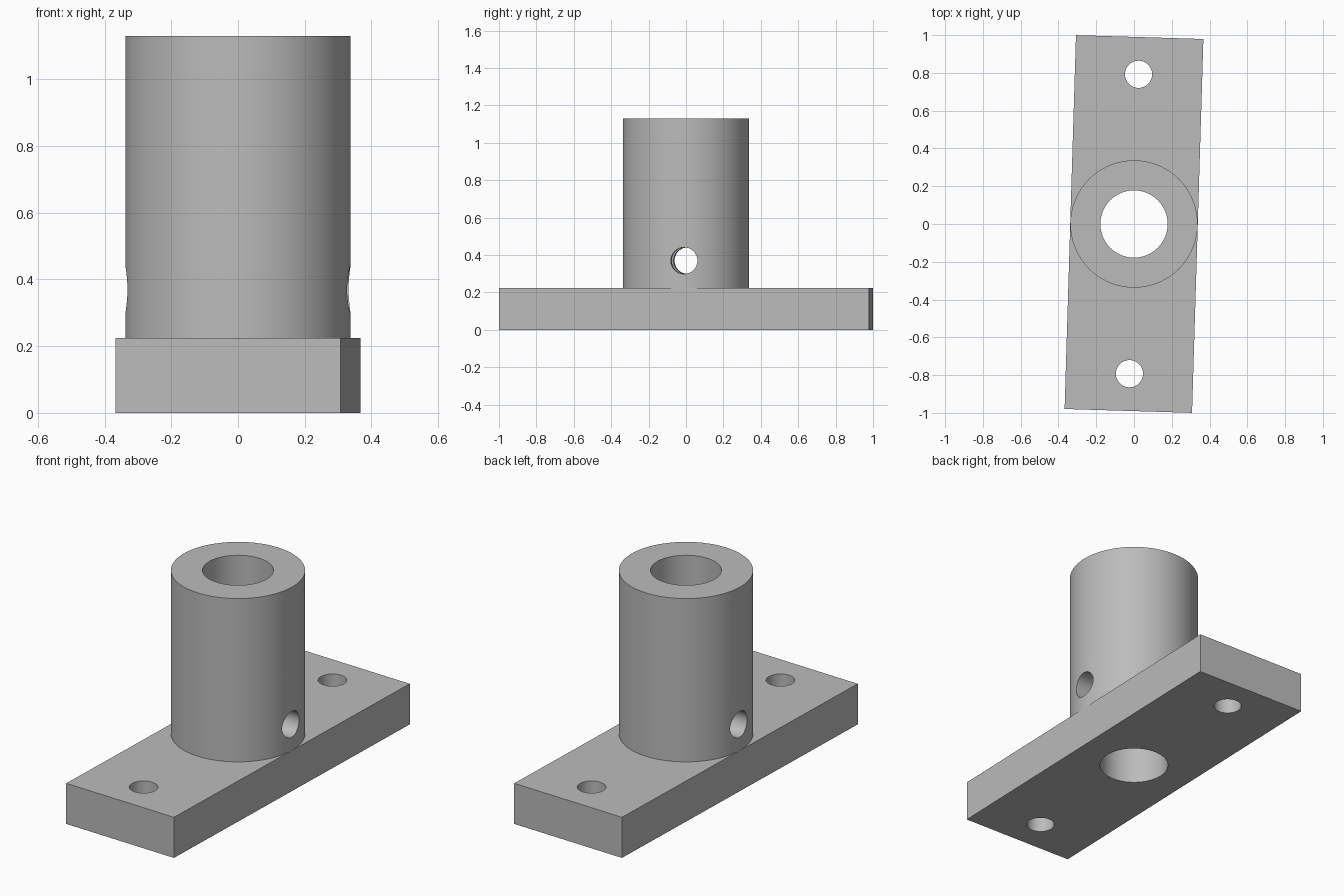
import bpy
import math
from mathutils import Matrix

cube = bpy.data.objects.get("Cube")
if cube:
    bpy.data.objects.remove(cube, do_unlink=True)

PLATE_W, PLATE_L, PLATE_H = 0.675, 1.98, 0.225
TUBE_R, BORE_R, TOP = 0.337, 0.178, 1.13
BOLT_R, BOLT_Y = 0.072, 0.793
PIN_R, PIN_Z = 0.071, 0.37
TURN = Matrix.Rotation(math.radians(-1.74), 4, 'Z')

grey = bpy.data.materials.new("plain_grey")
grey.use_nodes = True
colour = (0.5, 0.5, 0.5, 1)
grey.diffuse_color = colour
grey.node_tree.nodes["Principled BSDF"].inputs["Base Color"].default_value = colour


def cylinder(name, radius, depth, location, rotation=(0, 0, 0), sides=96):
    bpy.ops.mesh.primitive_cylinder_add(vertices=sides, radius=radius, depth=depth,
                                        location=location, rotation=rotation)
    obj = bpy.context.object
    obj.name = name
    return obj


def combine(target, tool, operation):
    """Apply a boolean to the target and discard the tool."""
    mod = target.modifiers.new(tool.name, 'BOOLEAN')
    mod.operation, mod.solver, mod.object = operation, 'EXACT', tool
    bpy.context.view_layer.objects.active = target
    bpy.ops.object.modifier_apply(modifier=mod.name)
    bpy.data.objects.remove(tool, do_unlink=True)


# Base plate
bpy.ops.mesh.primitive_cube_add(size=1)
body = bpy.context.object
body.name = "base_plate_with_socket"
body.data.transform(TURN @ Matrix.Translation((0, 0, PLATE_H / 2))
                    @ Matrix.Diagonal((PLATE_W, PLATE_L, PLATE_H, 1)))

# Upright socket, rooted inside the plate
root = PLATE_H / 2
socket = cylinder("socket", TUBE_R, TOP - root, (0, 0, (TOP + root) / 2))
combine(body, socket, 'UNION')

# Central bore through socket and plate
combine(body, cylinder("bore", BORE_R, 3, (0, 0, 0)), 'DIFFERENCE')

# Bolt holes at both ends of the plate
for end in (-1, 1):
    spot = TURN @ Matrix.Translation((0, end * BOLT_Y, 0))
    hole = cylinder("bolt_hole", BOLT_R, 1, spot.translation, sides=48)
    combine(body, hole, 'DIFFERENCE')

# Cross hole through both socket walls, square to the plate
pin = cylinder("pin_hole", PIN_R, 2, (0, 0, PIN_Z),
               (TURN @ Matrix.Rotation(math.pi / 2, 4, 'Y')).to_euler(), 48)
combine(body, pin, 'DIFFERENCE')

# Finish
body.data.materials.clear()
body.data.materials.append(grey)
bpy.ops.object.select_all(action='DESELECT')
body.select_set(True)
bpy.context.view_layer.objects.active = body
bpy.ops.object.shade_smooth_by_angle(angle=math.radians(30))
